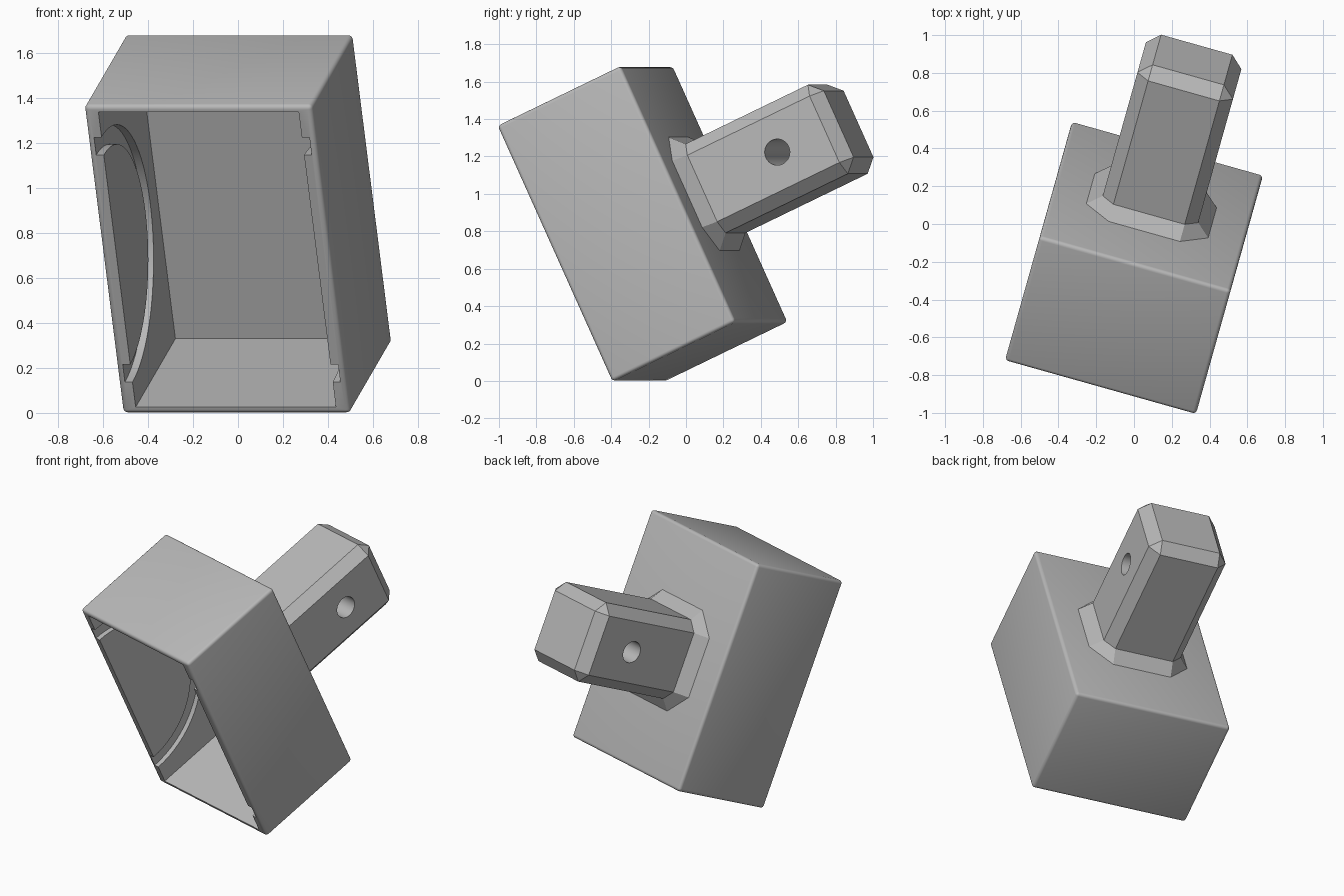
import bpy, bmesh
from math import radians, tau
from mathutils import Matrix, Vector

if "Cube" in bpy.data.objects:
    bpy.data.objects.remove(bpy.data.objects["Cube"], do_unlink=True)

# Tilted frame: x = width, y = depth (back is +), z = height
FRAME = (Matrix.Translation((0, -0.2325, 0.84))
         @ Matrix.Rotation(radians(-15.7), 4, "Z")
         @ Matrix.Rotation(radians(25), 4, "X"))

W, D, H = 1.05, 0.755, 1.51
BACK = D / 2
TIP = 1.263
SHAFT = 0.2625
FLAT = 0.196

grey = bpy.data.materials.new("plain grey")
grey.use_nodes = True
grey.diffuse_color = (0.48, 0.48, 0.48, 1)
grey.node_tree.nodes["Principled BSDF"].inputs["Base Color"].default_value = (0.48, 0.48, 0.48, 1)


def finish(bm, name):
    bmesh.ops.recalc_face_normals(bm, faces=bm.faces)
    mesh = bpy.data.meshes.new(name)
    bm.to_mesh(mesh)
    bm.free()
    mesh.materials.append(grey)
    ob = bpy.data.objects.new(name, mesh)
    bpy.context.collection.objects.link(ob)
    ob.matrix_world = FRAME
    return ob


def box(name, lo, hi, bevel=0, segments=1):
    bm = bmesh.new()
    lo, hi = Vector(lo), Vector(hi)
    size = hi - lo
    bmesh.ops.create_cube(bm, size=1, matrix=Matrix.Translation((lo + hi) / 2)
                          @ Matrix.Diagonal((*size, 1)))
    if bevel:
        bmesh.ops.bevel(bm, geom=bm.edges[:], offset=bevel, segments=segments,
                        profile=0.5, affect="EDGES")
    return finish(bm, name)


def cut(ob, *cutters):
    for c in cutters:
        mod = ob.modifiers.new("cut", "BOOLEAN")
        mod.operation, mod.solver, mod.object = "DIFFERENCE", "EXACT", c
    bpy.context.view_layer.update()
    deps = bpy.context.evaluated_depsgraph_get()
    mesh = bpy.data.meshes.new_from_object(ob.evaluated_get(deps))
    ob.modifiers.clear()
    ob.data = mesh
    for c in cutters:
        bpy.data.objects.remove(c, do_unlink=True)


def smooth(ob):
    bpy.ops.object.select_all(action="DESELECT")
    ob.select_set(True)
    bpy.context.view_layer.objects.active = ob
    bpy.ops.object.shade_smooth_by_angle(angle=radians(30))


# Housing: rounded box, open at the front
housing = box("housing", (-W / 2, -BACK, -H / 2), (W / 2, BACK, H / 2), 0.02, 4)
cavity = box("cavity_cutter", (-0.462, -0.6, -0.723), (0.462, 0.3425, 0.723))

# Ring groove sunk into both inner side walls, centred on the front rim
bm = bmesh.new()
ring = [bm.verts.new((x, -BACK, r))
        for x, r in ((-0.497, 0.513), (0.497, 0.513), (0.497, 0.6), (-0.497, 0.6))]
edges = [bm.edges.new((ring[i], ring[(i + 1) % 4])) for i in range(4)]
bmesh.ops.spin(bm, geom=ring + edges, cent=(0, -BACK, 0), axis=(1, 0, 0),
               angle=tau, steps=72)
bmesh.ops.remove_doubles(bm, verts=bm.verts, dist=0.0005)
groove = finish(bm, "groove_cutter")
cut(housing, cavity, groove)
smooth(housing)

# Shaft: chamfered square bar with a cross hole
shaft = box("shaft", (-SHAFT, BACK - 0.015, -SHAFT), (SHAFT, TIP, SHAFT), SHAFT - FLAT)
bm = bmesh.new()
bmesh.ops.create_cone(bm, cap_ends=True, segments=32, radius1=0.07, radius2=0.07, depth=1,
                      matrix=Matrix.Translation((0, 0.907, 0))
                      @ Matrix.Rotation(radians(90), 4, "Y"))
cut(shaft, finish(bm, "hole_cutter"))
smooth(shaft)

# Collar: eight-sided flare between housing and shaft
bm = bmesh.new()


def octagon(y, half):
    f = FLAT
    pts = [(f, half), (half, f), (half, -f), (f, -half),
           (-f, -half), (-half, -f), (-half, f), (-f, half)]
    return [bm.verts.new((x, y, z)) for x, z in pts]


base = octagon(BACK - 0.003, 0.338)
top = octagon(BACK + 0.07, SHAFT)
bm.faces.new(base)
bm.faces.new(top)
for i in range(8):
    j = (i + 1) % 8
    bm.faces.new((base[i], base[j], top[j], top[i]))
finish(bm, "collar")
